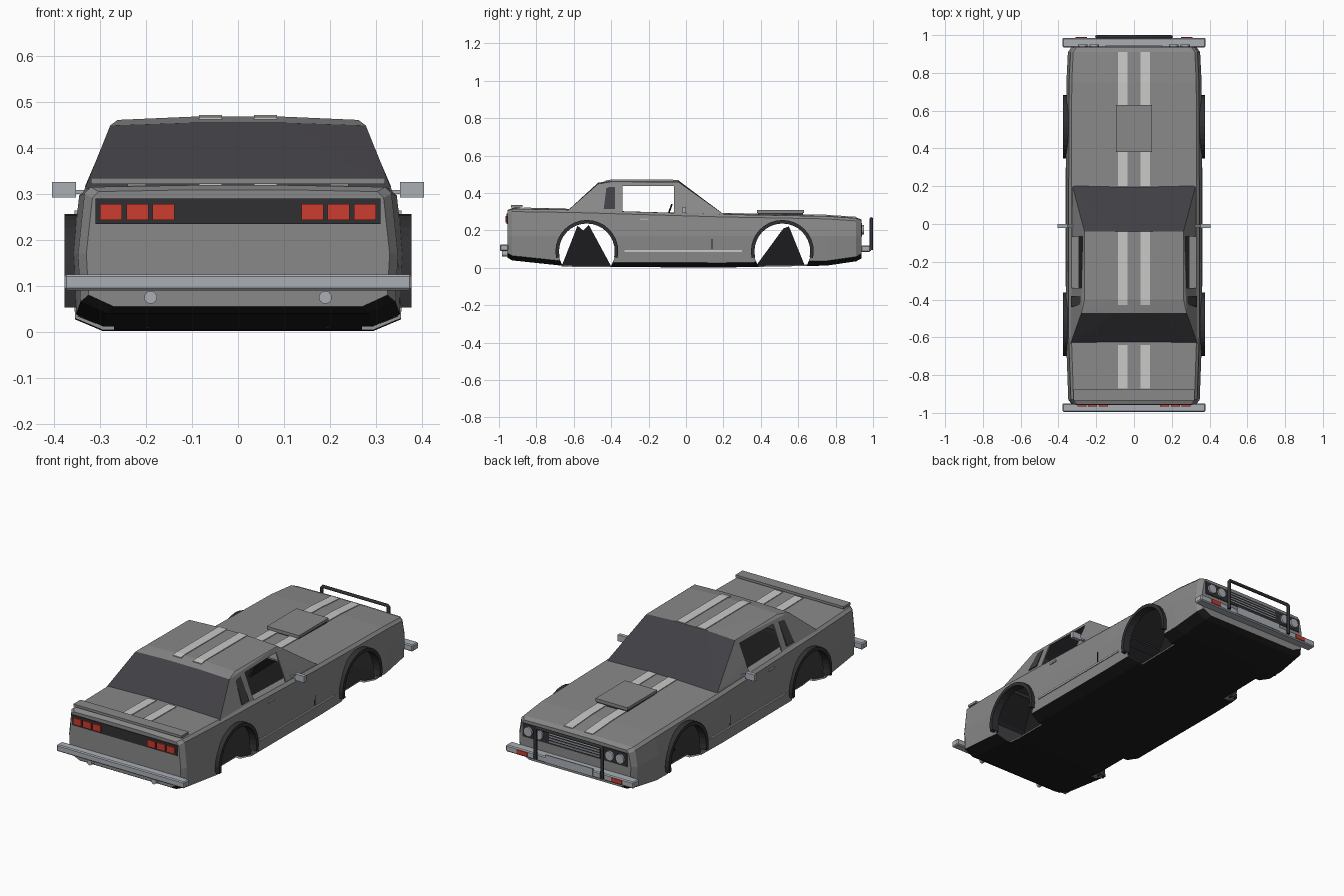
import bpy, bmesh, math
from mathutils import Vector, Matrix

cube = bpy.data.objects.get("Cube")
if cube:
    bpy.data.objects.remove(cube, do_unlink=True)


def material(name, r, g, b):
    m = bpy.data.materials.new(name)
    m.use_nodes = True
    m.diffuse_color = (r, g, b, 1)
    m.node_tree.nodes["Principled BSDF"].inputs["Base Color"].default_value = (r, g, b, 1)
    return m


PAINT = material("grey_paint", 0.25, 0.25, 0.25)
GLASS = material("dark_glass", 0.052, 0.05, 0.058)
BLACK = material("black_plastic", 0.012, 0.012, 0.013)
TRIM = material("charcoal_trim", 0.03, 0.03, 0.034)
SILVER = material("silver", 0.4, 0.43, 0.46)
STRIPE = material("light_stripe", 0.58, 0.58, 0.57)
RED = material("red_lamp", 0.6, 0.045, 0.03)


def finish(name, bm, *mats):
    bmesh.ops.recalc_face_normals(bm, faces=bm.faces)
    me = bpy.data.meshes.new(name)
    bm.to_mesh(me)
    bm.free()
    for m in mats:
        me.materials.append(m)
    ob = bpy.data.objects.new(name, me)
    bpy.context.collection.objects.link(ob)
    return ob


def prism(name, mat, pts, x0, x1, mirror=False):
    """Extrude a (y, z) outline from x0 to x1, optionally on both sides."""
    bm = bmesh.new()
    for s in (1, -1) if mirror else (1,):
        a = [bm.verts.new((s * x0, y, z)) for y, z in pts]
        b = [bm.verts.new((s * x1, y, z)) for y, z in pts]
        bm.faces.new(a)
        bm.faces.new(b)
        for i in range(len(pts)):
            j = (i + 1) % len(pts)
            bm.faces.new((a[i], a[j], b[j], b[i]))
    return finish(name, bm, mat)


def box(name, mat, x0, x1, y0, y1, z0, z1, mirror=False):
    return prism(name, mat, [(y0, z0), (y1, z0), (y1, z1), (y0, z1)], x0, x1, mirror)


def smooth(ob):
    bpy.ops.object.select_all(action='DESELECT')
    ob.select_set(True)
    bpy.context.view_layer.objects.active = ob
    bpy.ops.object.shade_smooth_by_angle(angle=math.radians(35))


def rods(name, mat, radius, y0, y1, spots):
    """Mirrored cylinders along y at the given (x, z) spots."""
    bm = bmesh.new()
    turn = Matrix.Rotation(math.pi / 2, 4, 'X')
    for x, z in spots:
        for s in (1, -1):
            at = Matrix.Translation((s * x, (y0 + y1) / 2, z))
            bmesh.ops.create_cone(bm, cap_ends=True, segments=16, radius1=radius,
                                  radius2=radius, depth=y1 - y0, matrix=at @ turn)
    smooth(finish(name, bm, mat))


def hollow(ob, cutters):
    """Turn a skin into a thin shell with a dark lining, then cut its openings."""
    bpy.context.view_layer.objects.active = ob
    m = ob.modifiers.new("shell", 'SOLIDIFY')
    m.thickness, m.offset, m.material_offset = 0.008, -1, 1
    bpy.ops.object.modifier_apply(modifier=m.name)
    for c in cutters:
        c.hide_render = True
        m = ob.modifiers.new("cut", 'BOOLEAN')
        m.operation, m.solver, m.object = 'DIFFERENCE', 'EXACT', c
        bpy.ops.object.modifier_apply(modifier=m.name)
        bpy.data.objects.remove(c, do_unlink=True)


def arc(cy, cz, r, a0, a1, n):
    angles = [math.radians(a0 + (a1 - a0) * i / n) for i in range(n + 1)]
    return [(cy + r * math.cos(a), cz + r * math.sin(a)) for a in angles]


# Lower body: lofted cross-sections (y, half width, bottom, top)
stations = [(-0.955, 0.33, 0.055, 0.305), (-0.93, 0.348, 0.04, 0.315),
            (-0.6, 0.36, 0.005, 0.31), (0.2, 0.36, 0.002, 0.286),
            (0.75, 0.358, 0.012, 0.276), (0.91, 0.35, 0.035, 0.265),
            (0.937, 0.33, 0.05, 0.255)]
bm = bmesh.new()
rings = []
for y, w, zb, zt in stations:
    half = [(0.82 * w, zb), (0.985 * w, zb + 0.025), (w, 0.17),
            (0.96 * w, zt - 0.014), (0.92 * w, zt), (0.1, zt + 0.004)]
    loop = half + [(-x, z) for x, z in reversed(half)]
    rings.append([bm.verts.new((x, y, z)) for x, z in loop])
for a, b in zip(rings, rings[1:]):
    for i in range(len(a)):
        j = (i + 1) % len(a)
        bm.faces.new((a[i], a[j], b[j], b[i]))
bm.faces.new(rings[0])
bm.faces.new(rings[-1])
bmesh.ops.recalc_face_normals(bm, faces=bm.faces)
for f in bm.faces:
    f.material_index = 2 if f.normal.z < -0.3 else 0
body = finish("body", bm, PAINT, GLASS, BLACK)

ARCHES = {"rear": -0.53, "front": 0.515}
cuts = [prism("arch_cutter", PAINT, arc(cy, 0.09, 0.152, 0, 345, 23), 0.27 * s, 0.45 * s)
        for cy in ARCHES.values() for s in (1, -1)]
cuts.append(box("cabin_cutter", PAINT, -0.29, 0.29, -0.56, 0.12, 0.2, 0.4))
hollow(body, cuts)

# Cabin: hull of base and roof corners, glazed at both ends
bm = bmesh.new()
for x, y, z in [(0.338, -0.64, 0.3), (0.328, 0.21, 0.28), (0.278, -0.47, 0.449),
                (0.262, -0.4, 0.461), (0.262, -0.04, 0.459), (0.1, -0.47, 0.455),
                (0.1, -0.4, 0.468), (0.1, -0.04, 0.467)]:
    bm.verts.new((x, y, z))
    bm.verts.new((-x, y, z))
bmesh.ops.convex_hull(bm, input=bm.verts)
bmesh.ops.recalc_face_normals(bm, faces=bm.faces)
bmesh.ops.delete(bm, geom=[f for f in bm.faces if f.normal.z < -0.9], context='FACES_ONLY')
for f in bm.faces:
    f.material_index = 1 if abs(f.normal.y) > 0.35 else 0
cabin = finish("cabin", bm, PAINT, GLASS)
hollow(cabin, [box("window_cutter", PAINT, -0.5, 0.5, -0.34, -0.065, 0.25, 0.437)])

# Quarter windows lie on the leaning cabin sides
bm = bmesh.new()
for s in (1, -1):
    front, back = [], []
    for y, z in [(-0.44, 0.315), (-0.38, 0.315), (-0.38, 0.432), (-0.425, 0.432)]:
        x = 0.335 - (z - 0.3) * 0.43
        front.append(bm.verts.new((s * (x + 0.005), y, z)))
        back.append(bm.verts.new((s * (x - 0.004), y, z)))
    bm.faces.new(front)
    bm.faces.new(back)
    for i in range(4):
        j = (i + 1) % 4
        bm.faces.new((front[i], front[j], back[j], back[i]))
finish("quarter_windows", bm, GLASS)

# Wheel arch flares and inner wells
for end, cy in ARCHES.items():
    ring = arc(cy, 0.088, 0.168, -12, 192, 18) + arc(cy, 0.088, 0.149, 192, -12, 18)
    prism(end + "_arch_flares", TRIM, ring, 0.335, 0.377, True)
prism("rear_wells", BLACK, [(-0.665, 0.008), (-0.4, 0.008), (-0.52, 0.23),
                            (-0.55, 0.2), (-0.58, 0.225)], 0.19, 0.2, True)
prism("front_wells", BLACK, [(0.375, 0.012), (0.635, 0.012), (0.55, 0.222), (0.52, 0.21)],
      0.19, 0.2, True)


# Racing stripes follow the crown of each panel
def stripe(name, path):
    outline = [(y, z + 0.004) for y, z in path] + [(y, z - 0.003) for y, z in reversed(path)]
    prism(name, STRIPE, outline, 0.035, 0.085, True)


stripe("hood_stripes", [(0.2, 0.29), (0.75, 0.28), (0.91, 0.269)])
stripe("roof_stripes", [(-0.43, 0.463), (-0.4, 0.468), (-0.04, 0.467)])
stripe("trunk_stripes", [(-0.87, 0.318), (-0.64, 0.3146)])

# Hood scoop and trunk spoiler
box("scoop_base", TRIM, -0.088, 0.088, 0.385, 0.625, 0.27, 0.296)
box("scoop_top", PAINT, -0.095, 0.095, 0.38, 0.63, 0.294, 0.309)
box("spoiler", PAINT, -0.32, 0.32, -0.935, -0.875, 0.322, 0.335)
box("spoiler_feet", PAINT, 0.2, 0.24, -0.92, -0.89, 0.31, 0.325, True)

# Bumpers, with slightly chamfered edges
for end, y0, y1, z0 in (("rear", -0.995, -0.95, 0.09), ("front", 0.935, 0.985, 0.085)):
    bumper = box(end + "_bumper", SILVER, -0.378, 0.378, y0, y1, z0, z0 + 0.035)
    bevel = bumper.modifiers.new("bevel", 'BEVEL')
    bevel.width, bevel.segments = 0.005, 1

# Tail panel, lamps and exhaust tips
box("tail_panel", TRIM, -0.31, 0.31, -0.959, -0.95, 0.234, 0.29)
for i in range(3):
    x = 0.138 + 0.057 * i
    box("tail_lamp_%d" % (i + 1), RED, x, x + 0.048, -0.966, -0.955, 0.243, 0.278, True)
rods("exhaust_tips", SILVER, 0.014, -0.985, -0.92, [(0.19, 0.075)])

# Nose: grille, headlights, signals, plate and push bar
box("nose_panel", TRIM, -0.31, 0.31, 0.93, 0.941, 0.168, 0.24)
for i in range(4):
    z = 0.18 + 0.014 * i
    box("grille_bar_%d" % (i + 1), SILVER, -0.15, 0.15, 0.938, 0.945, z, z + 0.006)
rods("headlights", SILVER, 0.025, 0.93, 0.951, [(0.21, 0.204), (0.272, 0.204)])
box("signals", RED, 0.25, 0.31, 0.98, 0.989, 0.092, 0.114, True)
box("front_plate", SILVER, -0.14, 0.14, 0.983, 0.989, 0.09, 0.132)

curve = bpy.data.curves.new("push_bar", 'CURVE')
curve.dimensions = '3D'
curve.bevel_depth, curve.bevel_resolution = 0.009, 2
curve.use_fill_caps = True
path = [(-0.197, 0.095), (-0.197, 0.255), (-0.19, 0.263),
        (0.19, 0.263), (0.197, 0.255), (0.197, 0.095)]
spline = curve.splines.new('POLY')
spline.points.add(len(path) - 1)
for p, (x, z) in zip(spline.points, path):
    p.co = (x, 0.991, z, 1)
curve.materials.append(TRIM)
bpy.context.collection.objects.link(bpy.data.objects.new("push_bar", curve))

# Side details
box("mirrors", SILVER, 0.352, 0.405, -0.02, 0.0, 0.292, 0.326, True)
box("mirror_stalks", SILVER, 0.32, 0.355, -0.015, -0.005, 0.3, 0.308, True)
box("side_trim", STRIPE, 0.35, 0.362, -0.33, 0.3, 0.086, 0.095, True)
box("door_handles", SILVER, 0.34, 0.356, -0.245, -0.2, 0.255, 0.264, True)
box("door_gaps", BLACK, 0.35, 0.3605, 0.137, 0.141, 0.1, 0.155, True)

# Steering wheel
bpy.ops.mesh.primitive_torus_add(major_radius=0.04, minor_radius=0.005, major_segments=20,
                                 minor_segments=6, location=(-0.14, -0.09, 0.3),
                                 rotation=(math.radians(70), 0, 0))
wheel = bpy.context.object
wheel.name = "steering_wheel"
wheel.data.materials.append(BLACK)
smooth(wheel)
